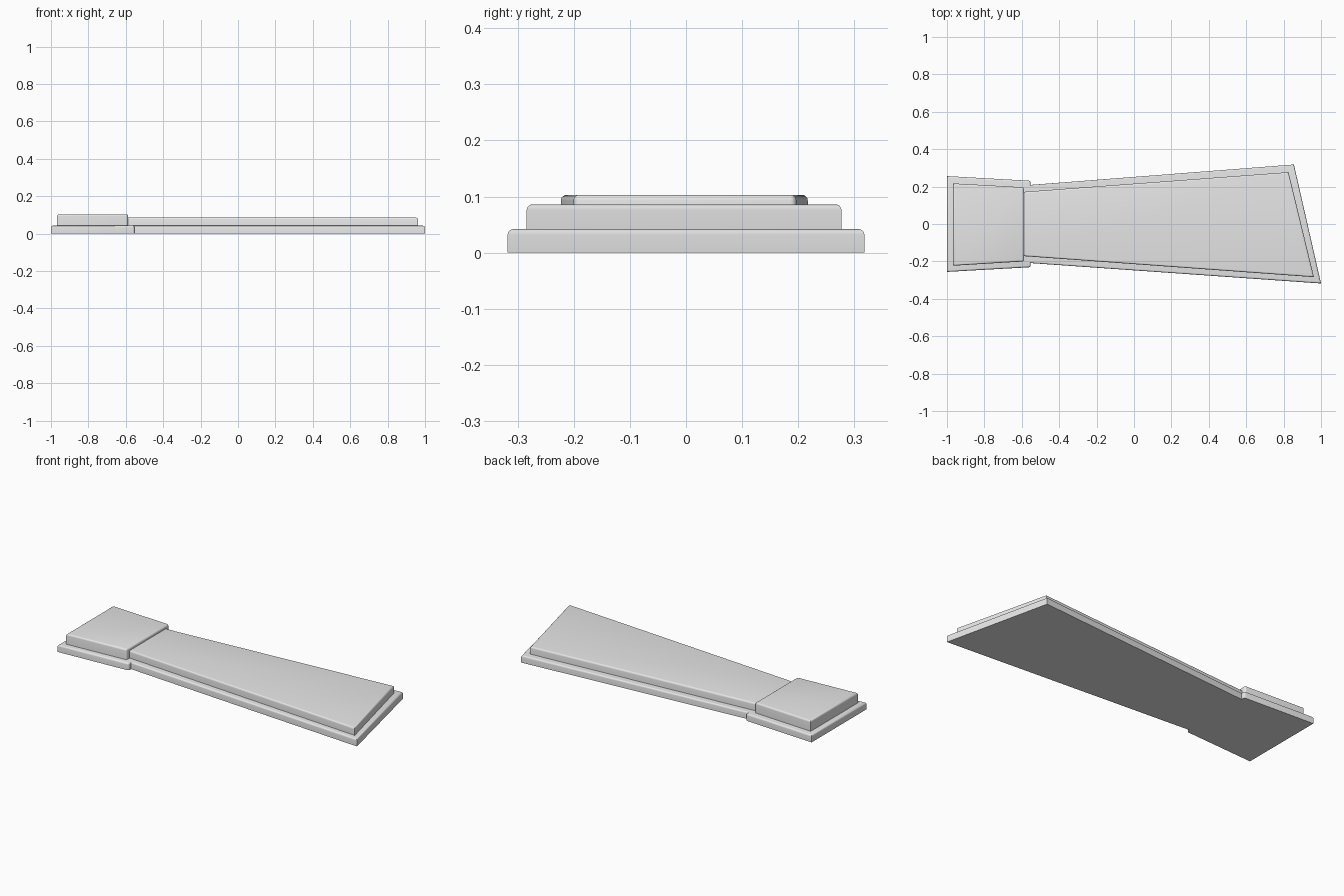
import bpy
import bmesh
import math

cube = bpy.data.objects.get("Cube")
if cube:
    bpy.data.objects.remove(cube, do_unlink=True)

GREY = (0.8, 0.8, 0.8, 1.0)
stone = bpy.data.materials.new("light grey stone")
stone.use_nodes = True
stone.diffuse_color = GREY
stone.node_tree.nodes["Principled BSDF"].inputs["Base Color"].default_value = GREY


def slab(name, outline, bottom, top, radius, round_corners=()):
    """Extrude an outline and round its top rim and the chosen upright corners."""
    bm = bmesh.new()
    base = bm.faces.new([bm.verts.new((x, y, bottom)) for x, y in outline])
    lid = bmesh.ops.extrude_face_region(bm, geom=[base], use_keep_orig=True)["geom"]
    for v in lid:
        if isinstance(v, bmesh.types.BMVert):
            v.co.z = top
    bmesh.ops.recalc_face_normals(bm, faces=bm.faces[:])
    corners = [outline[i] for i in round_corners]

    def is_rounded(edge):
        a, b = (v.co for v in edge.verts)
        if abs(a.z - b.z) < 1e-5:
            return a.z > (bottom + top) / 2
        return any(math.dist(a.xy, c) < 1e-4 for c in corners)

    bmesh.ops.bevel(bm, geom=[e for e in bm.edges if is_rounded(e)], offset=radius,
                    segments=4, profile=0.5, affect="EDGES", clamp_overlap=True)
    mesh = bpy.data.meshes.new(name)
    bm.to_mesh(mesh)
    bm.free()
    mesh.materials.append(stone)
    obj = bpy.data.objects.new(name, mesh)
    bpy.context.collection.objects.link(obj)
    bpy.ops.object.select_all(action="DESELECT")
    obj.select_set(True)
    bpy.context.view_layer.objects.active = obj
    bpy.ops.object.shade_smooth_by_angle(angle=math.radians(35))
    return obj


# Stepped base plate with a wide head and a flared, slanted tail
slab("base_plate",
     [(-1, -0.256), (-0.553, -0.231), (-0.553, -0.209), (1, -0.318),
      (0.855, 0.318), (-0.553, 0.209), (-0.553, 0.231), (-1, 0.256)],
     0, 0.042, 0.01, round_corners=(1, 6))

# Long tapered upper slab
slab("tapered_slab",
     [(-0.6, -0.171), (0.962, -0.284), (0.826, 0.277), (-0.6, 0.171)],
     0.035, 0.086, 0.01)

# Raised block on the head end
slab("head_block",
     [(-0.967, -0.223), (-0.588, -0.2), (-0.588, 0.196), (-0.967, 0.217)],
     0.035, 0.103, 0.01, round_corners=(1, 2))
